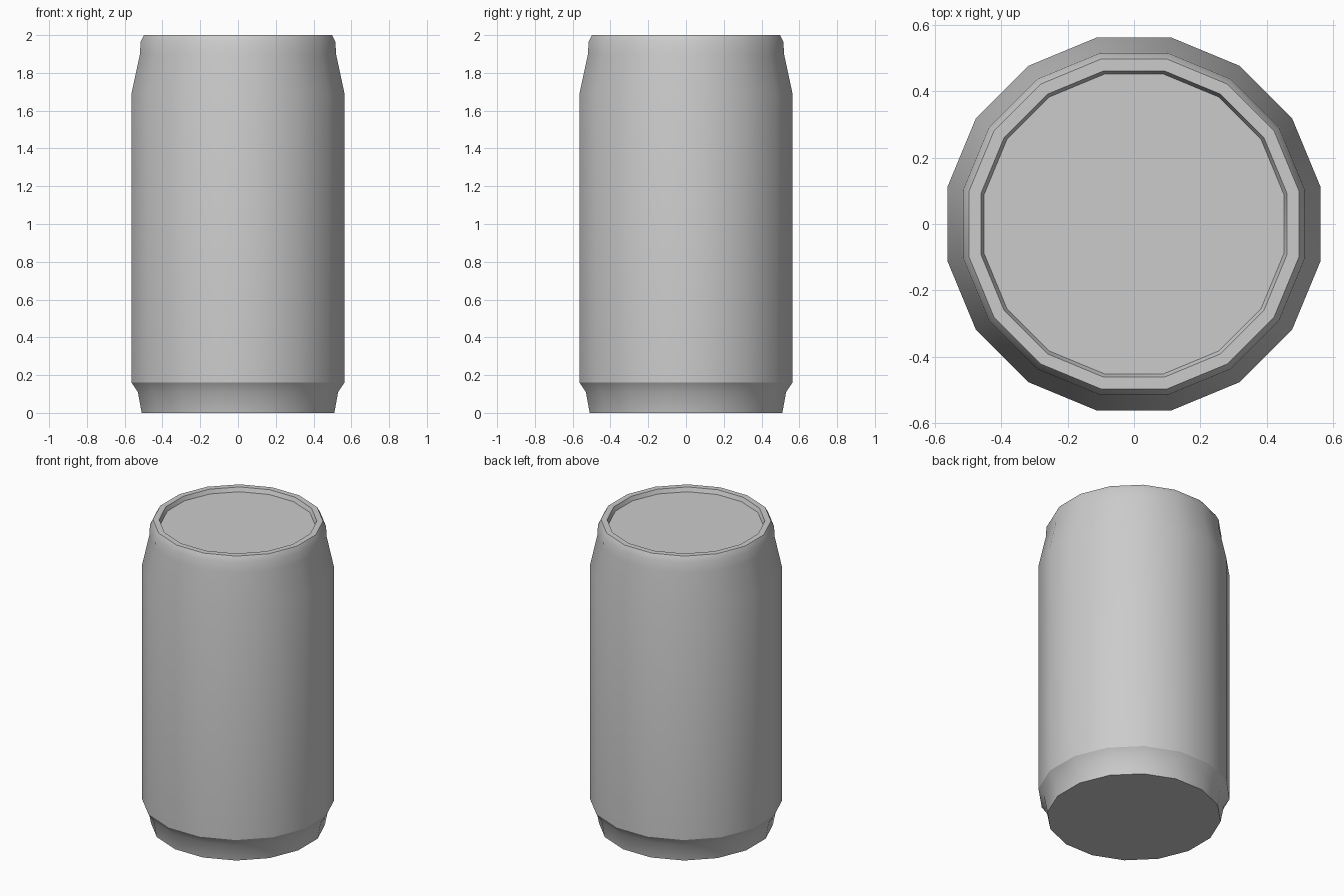
import bpy, bmesh, math

if "Cube" in bpy.data.objects:
    bpy.data.objects.remove(bpy.data.objects["Cube"])

SIDES = 16
FLAT = math.cos(math.pi / SIDES)  # flats face the axes, so profile is read at the flats


def lathe(name, profile):
    """Revolve (flat radius, z) points into a 16-sided capped solid."""
    bm = bmesh.new()
    rings = []
    for r, z in profile:
        ring = []
        for i in range(SIDES):
            a = 2 * math.pi * (i + 0.5) / SIDES
            ring.append(bm.verts.new((r / FLAT * math.cos(a), r / FLAT * math.sin(a), z)))
        rings.append(ring)
    for low, high in zip(rings, rings[1:]):
        for i in range(SIDES):
            j = (i + 1) % SIDES
            bm.faces.new((low[i], low[j], high[j], high[i]))
    bm.faces.new(rings[0][::-1])
    bm.faces.new(rings[-1])
    mesh = bpy.data.meshes.new(name)
    bm.to_mesh(mesh)
    bm.free()
    obj = bpy.data.objects.new(name, mesh)
    bpy.context.collection.objects.link(obj)
    bpy.context.view_layer.objects.active = obj
    obj.select_set(True)
    bpy.ops.object.shade_smooth_by_angle(angle=math.radians(30))
    return obj


# Can: base, foot taper, straight wall, neck, rolled rim, recessed lid
lathe("drink_can", [
    (0.51, 0.0), (0.53, 0.11), (0.563, 0.16),
    (0.563, 1.695), (0.519, 1.90), (0.516, 1.965),
    (0.498, 2.0), (0.462, 2.0), (0.452, 1.973),
])
